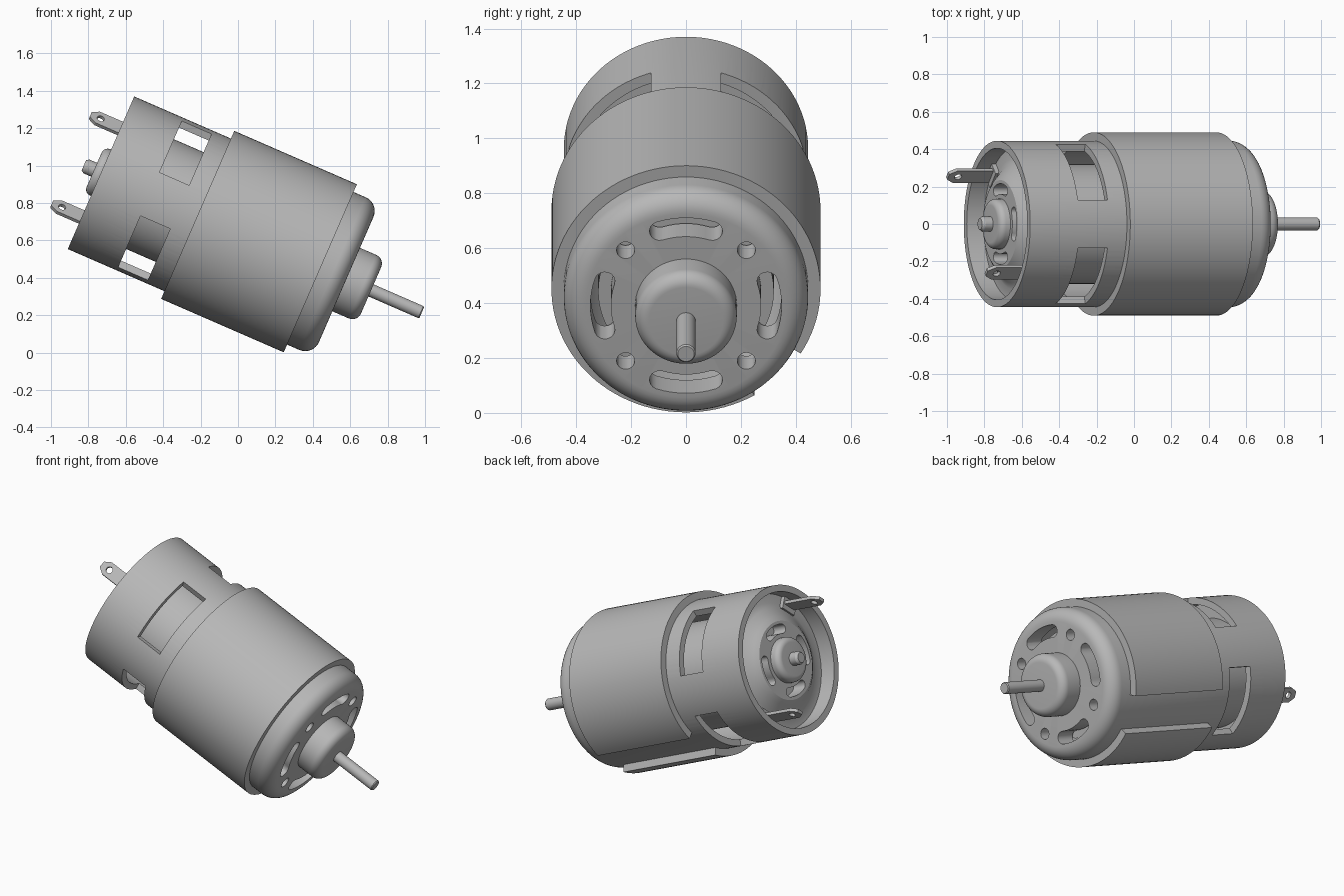
import bpy, bmesh
from math import sin, cos, radians, pi
from mathutils import Matrix, Vector

cube = bpy.data.objects.get("Cube")
if cube:
    bpy.data.objects.remove(cube, do_unlink=True)

# Everything is built along local x (0 = rear rim), then tilted into place
TILT = Matrix.Translation((-0.7325, 0, 0.962)) @ Matrix.Rotation(radians(23.54), 4, 'Y')
CAN_R, INNER_R, FACE = 0.445, 0.405, 1.43

steel = bpy.data.materials.new("grey_steel")
steel.use_nodes = True
GREY = (0.48, 0.48, 0.48, 1)
steel.diffuse_color = GREY
steel.node_tree.nodes["Principled BSDF"].inputs["Base Color"].default_value = GREY


def finish(name, bm):
    bmesh.ops.remove_doubles(bm, verts=bm.verts, dist=1e-5)
    bmesh.ops.recalc_face_normals(bm, faces=bm.faces)
    mesh = bpy.data.meshes.new(name)
    bm.to_mesh(mesh)
    bm.free()
    mesh.materials.append(steel)
    obj = bpy.data.objects.new(name, mesh)
    bpy.context.collection.objects.link(obj)
    obj.matrix_world = TILT
    return obj


def lathe(name, profile, start=0, end=360, steps=96):
    """Revolve a closed (x, radius) profile about the x axis."""
    bm = bmesh.new()
    full = end - start == 360
    rings = []
    for i in range(steps + 1):
        a = radians(start + (end - start) * i / steps)
        rings.append([bm.verts.new((x, r * cos(a), r * sin(a))) for x, r in profile])
    n = len(profile)
    for p, q in zip(rings, rings[1:]):
        for j in range(n):
            k = (j + 1) % n
            if profile[j][1] or profile[k][1]:
                bm.faces.new((p[j], p[k], q[k], q[j]))
    if not full:
        bm.faces.new(rings[0])
        bm.faces.new(rings[-1])
    return finish(name, bm)


def prism(name, outline, low, high, place, angle=0):
    """Extrude a 2D outline; place maps (a, b, height) to local space."""
    bm = bmesh.new()
    spin = Matrix.Rotation(radians(angle), 3, 'X')
    bottom, top = [[bm.verts.new(spin @ Vector(place(a, b, h))) for a, b in outline]
                   for h in (low, high)]
    bm.faces.new(bottom)
    bm.faces.new(top)
    n = len(outline)
    for i in range(n):
        j = (i + 1) % n
        bm.faces.new((bottom[i], bottom[j], top[j], top[i]))
    return finish(name, bm)


def arc(cx, cy, r, start, end, steps=8):
    angles = [radians(start + (end - start) * i / steps) for i in range(steps + 1)]
    return [(cx + r * cos(a), cy + r * sin(a)) for a in angles]


def slot_outline(r, half_width, half_angle):
    """Curved slot with round ends, centred on angle 0."""
    a = radians(half_angle)
    x, y = r * cos(a), r * sin(a)
    return (arc(0, 0, r + half_width, -half_angle, half_angle)
            + arc(x, y, half_width, half_angle, half_angle + 180)[1:]
            + arc(0, 0, r - half_width, half_angle, -half_angle)[1:]
            + arc(x, -y, half_width, 180 - half_angle, 360 - half_angle)[1:-1])


def cut(obj, cutters):
    for c in cutters:
        c.hide_render = True
        mod = obj.modifiers.new("cut", 'BOOLEAN')
        mod.operation, mod.solver, mod.object = 'DIFFERENCE', 'EXACT', c
    bpy.context.view_layer.update()
    graph = bpy.context.evaluated_depsgraph_get()
    mesh = bpy.data.meshes.new_from_object(obj.evaluated_get(graph))
    obj.modifiers.clear()
    obj.data = mesh
    for c in cutters:
        bpy.data.objects.remove(c, do_unlink=True)


def axial(a, b, h):
    return (h, a, b)


def radial(a, b, h):
    return (a, h, b)


parts = []

# Can: hollow tube with a thick rounded front
can = lathe("motor_can", [(0, INNER_R), (0, CAN_R)]
            + arc(FACE - 0.08, CAN_R - 0.08, 0.08, 90, 0)
            + [(FACE, 0), (1.31, 0), (1.31, INNER_R)])
cutters = []
for q in range(4):
    mid = 45 + 90 * q
    cutters.append(lathe("window_cutter", [(0.286, 0.36), (0.286, 0.6), (0.459, 0.6), (0.459, 0.36)],
                         mid - 28.4, mid + 28.4, 24))
    cutters.append(prism("slot_cutter", slot_outline(0.311, 0.037, 18), 1.2, 1.5, axial, 90 * q))
    cutters.append(prism("hole_cutter", arc(0.311, 0, 0.033, 0, 345, 23), 1.2, 1.5, axial, mid))
cut(can, cutters)
parts.append(can)

# Flux sleeve, split along its underside
parts.append(lathe("outer_sleeve", [(0.564, CAN_R - 0.002), (0.564, 0.49),
                                    (1.279, 0.49), (1.279, CAN_R - 0.002)], -31.5, 300.5))

# Inner core seen through the windows
parts.append(lathe("inner_core", [(0.15, 0), (0.15, 0.32), (1.3, 0.32), (1.3, 0)]))

# Front bearing boss and drive shaft
parts.append(lathe("front_boss", [(FACE - 0.02, 0), (FACE - 0.02, 0.185)]
                   + arc(1.525, 0.135, 0.05, 90, 0) + [(1.575, 0)]))
parts.append(lathe("drive_shaft", [(1.55, 0), (1.55, 0.035), (1.865, 0.035),
                                   (1.871, 0.03), (1.871, 0)], steps=32))

# Recessed rear cap with raised centre, bearing boss and slots
cap = lathe("rear_cap", [(0.15, 0), (0.15, INNER_R + 0.005), (0.1, INNER_R + 0.005), (0.1, 0.35),
                         (0.085, 0.315), (0.04, 0.265), (0.02, 0.235), (0.02, 0.135)]
            + arc(-0.005, 0.1, 0.035, 90, 180) + [(-0.04, 0)])
cut(cap, [prism("slot_cutter", slot_outline(0.188, 0.028, 20), -0.1, 0.11, axial, 90 * q)
          for q in range(4)])
parts.append(cap)
parts.append(lathe("rear_shaft_stub", [(-0.02, 0), (-0.02, 0.04), (-0.085, 0.04),
                                       (-0.1, 0.03), (-0.1, 0)], steps=32))

# Two terminals, each a drilled blade on a bent foot
blade = [(-0.175, -0.02), (-0.135, -0.045), (0.1, -0.045),
         (0.1, 0.045), (-0.135, 0.045), (-0.175, 0.02)]
foot = [(0.075, -0.055), (0.105, -0.055), (0.105, 0.055), (0.075, 0.055)]
for side, angle in (("lower", -45), ("upper", 135)):
    tab = prism(side + "_terminal", blade, 0.355, 0.375, radial, angle)
    cut(tab, [prism("hole_cutter", arc(-0.117, 0, 0.02, 0, 345, 23), 0.3, 0.4, radial, angle)])
    parts.append(tab)
    parts.append(prism(side + "_terminal_foot", foot, 0.325, 0.4, radial, angle))

# Smooth round surfaces, keep machined edges crisp
bpy.ops.object.select_all(action='DESELECT')
for obj in parts:
    obj.select_set(True)
bpy.context.view_layer.objects.active = parts[0]
bpy.ops.object.shade_smooth_by_angle(angle=pi / 6)
